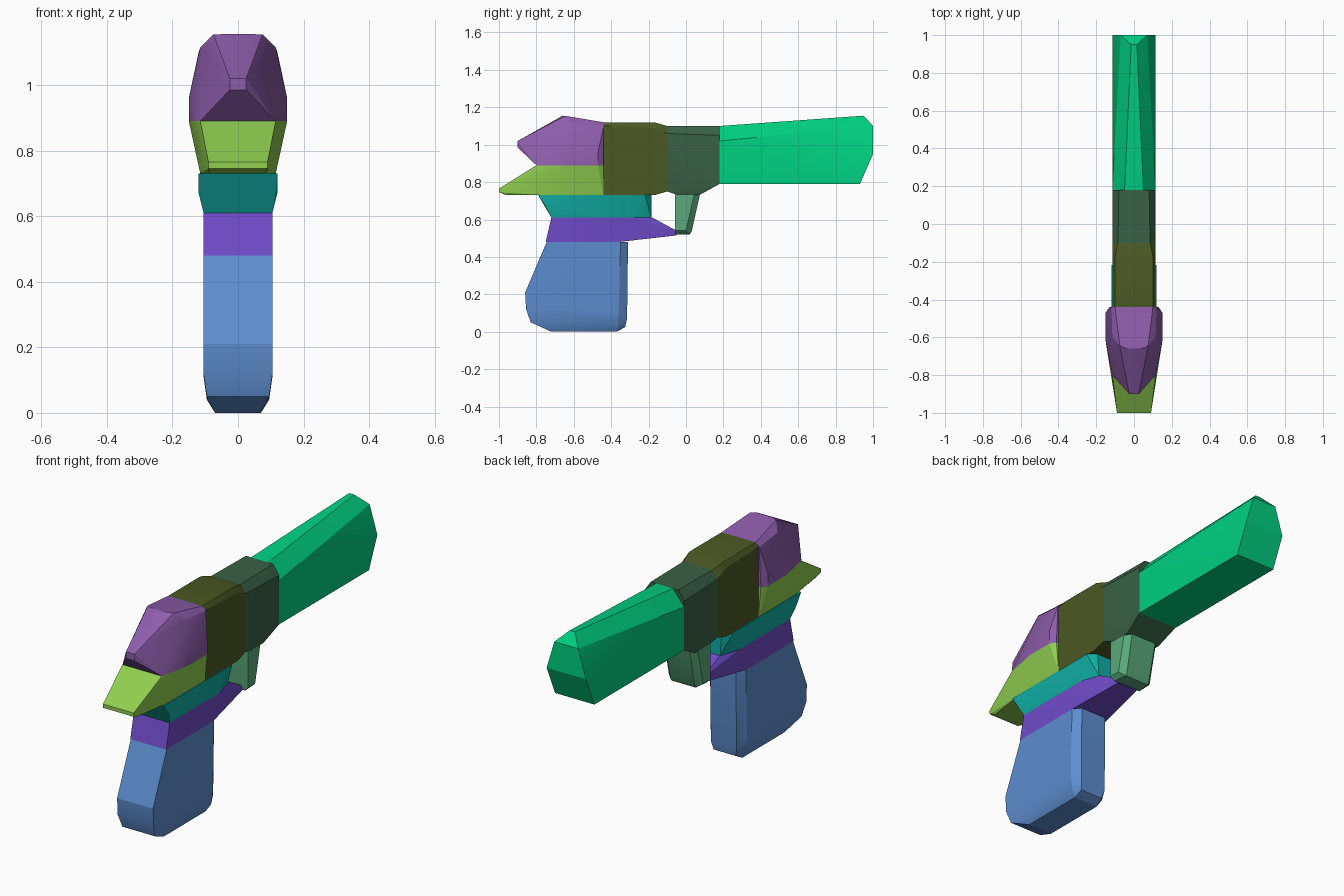
import bpy, bmesh, math

cube = bpy.data.objects.get("Cube")
if cube:
    bpy.data.objects.remove(cube, do_unlink=True)

# Shared joint heights, joint depths and the usual half width
grip_top, band_top, body_floor, head_floor = .48, .61, .73, .89
head_back, body_back, collar_back = -.44, -.1, .18
wide = .115


def make_material(name, rgb):
    mat = bpy.data.materials.new(name)
    mat.use_nodes = True
    colour = (*rgb, 1)
    mat.diffuse_color = colour
    mat.node_tree.nodes["Principled BSDF"].inputs["Base Color"].default_value = colour
    return mat


def add_part(name, colour_name, rgb, width, profile):
    """Mirrored convex block; a profile point is (y, z) or (y, z, own half width)."""
    bm = bmesh.new()
    for y, z, *own_width in profile:
        half = own_width[0] if own_width else width
        for x in (-half, half):
            bm.verts.new((x, y, z))
    bmesh.ops.convex_hull(bm, input=bm.verts)
    loose = [v for v in bm.verts if not v.link_faces]
    bmesh.ops.delete(bm, geom=loose, context="VERTS")
    bmesh.ops.dissolve_limit(bm, angle_limit=math.radians(1),
                             verts=bm.verts, edges=bm.edges)
    bmesh.ops.recalc_face_normals(bm, faces=bm.faces)
    mesh = bpy.data.meshes.new(name)
    bm.to_mesh(mesh)
    bm.free()
    mesh.materials.append(make_material(colour_name, rgb))
    obj = bpy.data.objects.new(name, mesh)
    bpy.context.collection.objects.link(obj)
    bpy.ops.object.select_all(action="DESELECT")
    obj.select_set(True)
    bpy.context.view_layer.objects.active = obj
    bpy.ops.object.shade_smooth_by_angle(angle=math.radians(22))


# Long barrel, flaring towards a wedge-shaped end
add_part("barrel", "bright green", (0, .63, .22), wide, [
    (collar_back, 1.1, .05), (collar_back, 1.02), (collar_back, .79),
    (.95, 1.155, .015), (1, 1.1, .07), (1, .95), (.93, .79)])

# Collar joining barrel and body
add_part("barrel_collar", "dark green", (.04, .12, .06), wide, [
    (body_back, 1.1, .085), (body_back, 1.06), (body_back, .75),
    (collar_back, 1.1, .08), (collar_back, 1.05), (collar_back, .79),
    (.07, body_floor, .1), (-.04, body_floor, .1)])

# Main body, sloping down to the collar
add_part("body", "olive", (.07, .1, .017), wide, [
    (head_back, 1.12, .1), (head_back, 1.1), (head_back, body_floor),
    (-.17, 1.12, .1), (-.17, 1.09), (-.17, body_floor),
    (body_back, 1.1, .085), (body_back, 1.06), (body_back, .75)])

# Faceted head with a small blunt nose
add_part("head", "purple", (.27, .11, .41), .15, [
    (-.9, 1.02, .025), (-.9, .985, .025), (-.8, head_floor, wide),
    (-.62, head_floor), (-.62, .96), (-.47, head_floor), (-.47, .96),
    (head_back, head_floor, .13), (head_back, 1.1, .12), (head_back, 1.12, .1),
    (-.66, 1.155, .04), (-.645, 1.154, .075), (-.6, 1.115, wide)])

# Flat beak below the head
add_part("beak", "lime", (.28, .62, .08), .15, [
    (-1, .765, .09), (-1, .745, .09), (-.96, body_floor, .085),
    (-.8, head_floor, wide), (-.62, head_floor), (-.47, head_floor),
    (head_back, head_floor, .13), (head_back, body_floor, wide), (-.75, body_floor, wide)])

# Tapered neck under the body
add_part("neck", "teal", (.005, .42, .37), .105, [
    (-.79, body_floor, .12), (-.75, .67, .12), (-.72, band_top),
    (-.22, body_floor, .12), (-.3, band_top),
    (-.185, body_floor, .08), (-.185, band_top, .07)])

# Band that runs into the trigger guard
add_part("guard", "violet", (.16, .07, .58), .105, [
    (-.72, band_top), (-.75, grip_top), (-.36, grip_top), (-.28, band_top),
    (-.18, band_top, .07), (-.05, .54, .06), (-.05, .515, .06)])

# Trigger with a rounded outer face
add_part("trigger", "soft green", (.1, .4, .2), .1, [
    (-.06, .76), (.05, .76), (.08, .76, .075), (-.06, .54), (0, .54),
    (.03, .535, .07), (-.055, .52, .08), (.02, .52, .07)])

# Handle with a chamfered foot and back edge
add_part("grip", "blue", (.11, .27, .63), .105, [
    (-.745, grip_top), (-.86, .21), (-.855, .12), (-.83, .05, .095),
    (-.72, 0, .07), (-.37, 0, .07), (-.36, .04, .095), (-.325, .025, .065),
    (-.36, .11), (-.315, .07, .075), (-.35, grip_top), (-.31, grip_top, .075)])
